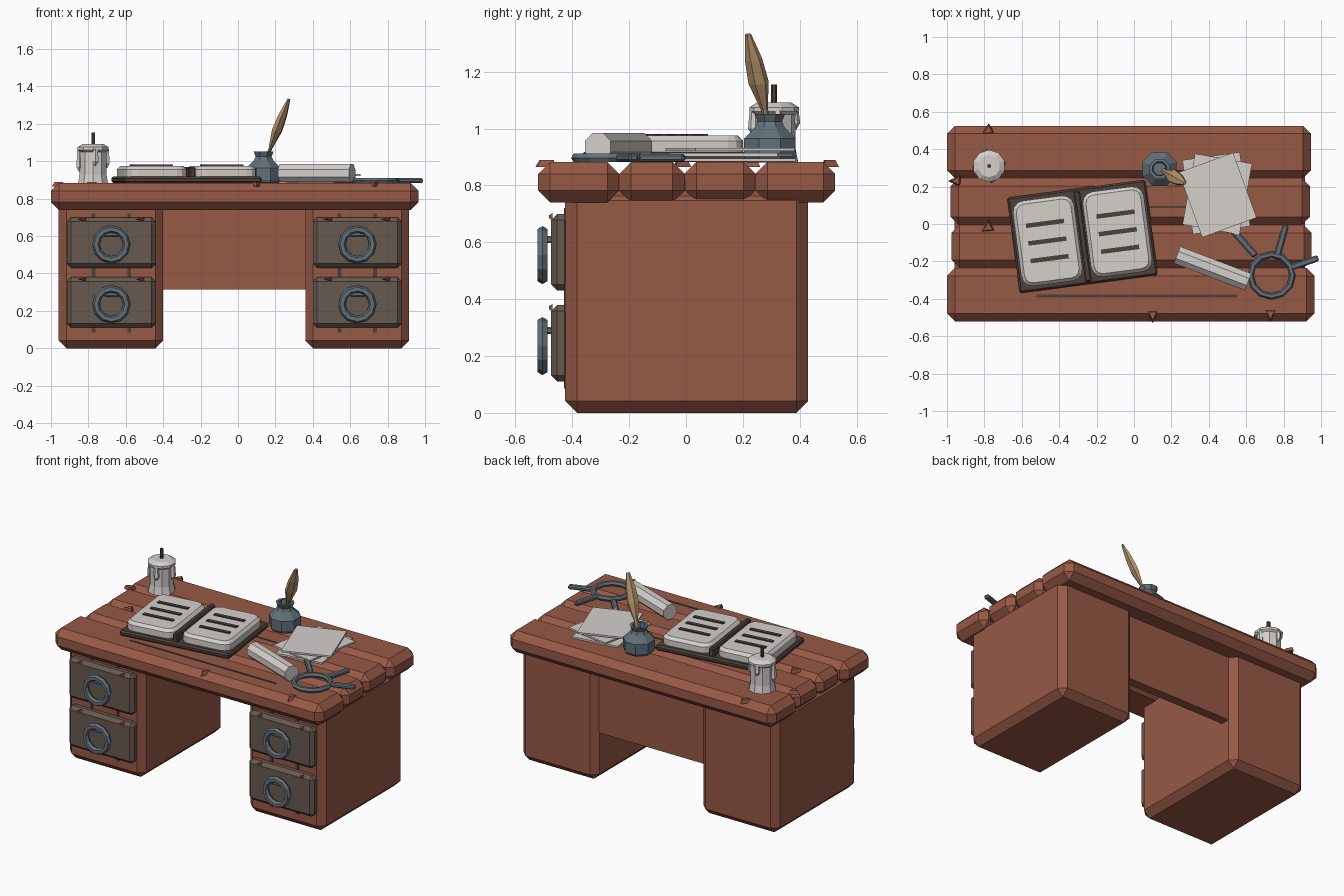
import bpy, bmesh, math
from mathutils import Vector, Matrix

if "Cube" in bpy.data.objects:
    bpy.data.objects.remove(bpy.data.objects["Cube"])


def material(name, r, g, b):
    m = bpy.data.materials.new(name)
    m.use_nodes = True
    m.diffuse_color = (r, g, b, 1)
    m.node_tree.nodes["Principled BSDF"].inputs["Base Color"].default_value = (r, g, b, 1)
    return m


red_wood = material("red wood", 0.31, 0.1, 0.06)
drawer_wood = material("grey brown wood", 0.135, 0.1, 0.078)
dark = material("dark brown", 0.075, 0.052, 0.042)
paper = material("paper", 0.66, 0.63, 0.6)
metal = material("blue grey metal", 0.12, 0.165, 0.195)
feather = material("tan feather", 0.47, 0.3, 0.15)


def finish(name, bm, mat, loc=(0, 0, 0), rot=None):
    bmesh.ops.recalc_face_normals(bm, faces=bm.faces)
    me = bpy.data.meshes.new(name)
    bm.to_mesh(me)
    bm.free()
    me.materials.append(mat)
    ob = bpy.data.objects.new(name, me)
    bpy.context.collection.objects.link(ob)
    ob.matrix_world = Matrix.Translation(loc) @ (rot or Matrix()).to_4x4()
    return ob


def turn(deg, axis="Z"):
    return Matrix.Rotation(math.radians(deg), 4, axis)


def box(name, center, size, mat, bevel=0, rot=None):
    bm = bmesh.new()
    bmesh.ops.create_cube(bm, size=1)
    bmesh.ops.scale(bm, vec=size, verts=bm.verts)
    if bevel:
        bmesh.ops.bevel(bm, geom=bm.edges[:], offset=bevel, segments=1, affect="EDGES")
    return finish(name, bm, mat, center, rot)


def span(name, x, y, z, mat, bevel=0):
    return box(name, [(a + b) / 2 for a, b in (x, y, z)], [b - a for a, b in (x, y, z)], mat, bevel)


def loft(name, profile, sides, mat, loc, rot=None, flat=1):
    """Stack of polygon rings, given as (radius, height)."""
    bm = bmesh.new()
    rings = []
    for r, z in profile:
        rings.append([bm.verts.new((r * math.cos(a), r * flat * math.sin(a), z))
                      for a in (math.tau * (i + 0.5) / sides for i in range(sides))])
    for lo, hi in zip(rings, rings[1:]):
        for i in range(sides):
            j = (i + 1) % sides
            bm.faces.new((lo[i], lo[j], hi[j], hi[i]))
    bm.faces.new(rings[0])
    bm.faces.new(rings[-1])
    return finish(name, bm, mat, loc, rot)


def ring(name, loc, radius, tube, rot=None, sides=12, tube_sides=6):
    bm = bmesh.new()
    rows = []
    for i in range(sides):
        a = math.tau * i / sides
        rows.append([bm.verts.new(((radius + tube * math.cos(b)) * math.cos(a),
                                   (radius + tube * math.cos(b)) * math.sin(a), tube * math.sin(b)))
                     for b in (math.tau * k / tube_sides for k in range(tube_sides))])
    for i in range(sides):
        for k in range(tube_sides):
            n, m = (i + 1) % sides, (k + 1) % tube_sides
            bm.faces.new((rows[i][k], rows[n][k], rows[n][m], rows[i][m]))
    return finish(name, bm, metal, loc, rot)


def aim(a, b):
    return (Vector(b) - Vector(a)).to_track_quat("Z", "Y").to_matrix()


# Desk top planks
for i, (x, y) in enumerate([((-1, 0.965), (-0.52, -0.235)), ((-0.975, 0.95), (-0.235, -0.005)),
                            ((-0.98, 0.94), (-0.005, 0.245)), ((-1, 0.945), (0.245, 0.525))]):
    span(f"plank_{i + 1}", x, y, (0.74, 0.883), red_wood, 0.042)
span("plank_core", (-0.93, 0.9), (-0.45, 0.45), (0.76, 0.82), red_wood)

# Pedestals with drawers
for side, x0, x1, cx in (("right", -0.96, -0.4, -0.677), ("left", 0.36, 0.915, 0.638)):
    span(f"{side}_pedestal", (x0, x1), (-0.425, 0.43), (0, 0.79), red_wood, 0.042)
    for dx in (-0.095, 0.095):
        span(f"{side}_front_groove", (cx + dx - 0.01, cx + dx + 0.01), (-0.43, -0.42), (0.085, 0.72), dark)
    for level, z in (("lower", 0.245), ("upper", 0.565)):
        tag = f"{side}_{level}_drawer"
        box(tag, (cx, -0.44, z), (0.475, 0.07, 0.27), drawer_wood, 0.022)
        ring(tag + "_ring", (cx, -0.505, z - 0.01), 0.082, 0.02, turn(90, "X"))
        box(tag + "_mount", (cx, -0.488, z + 0.045), (0.08, 0.04, 0.025), metal, 0.006)
        for dx in (-0.15, 0.16):
            loft(tag + "_chip", [(0.03, 0), (0.012, 0.012)], 3, red_wood,
                 (cx + dx, -0.47, z + 0.125), turn(90, "X"), 0.5)

span("back_panel", (-0.42, 0.38), (0.33, 0.39), (0.315, 0.78), red_wood)

# Cracks and chips in the wood
span("front_crack", (-0.52, 0.55), (-0.392, -0.378), (0.88, 0.886), dark)
span("middle_crack", (0.05, 0.3), (0.085, 0.095), (0.88, 0.886), dark)
for x, y, a in ((-0.78, 0.5, 30), (-0.78, -0.02, 30), (0.1, -0.485, 90), (0.73, -0.48, 90), (-0.95, 0.23, 0)):
    loft("wood_chip", [(0.045, 0), (0.03, 0.025)], 3, red_wood, (x, y, 0.865), turn(a), 0.8)

# Open book
book = Matrix.Translation((-0.275, -0.066, 0)) @ turn(7.5)
box("book_cover", book @ Vector((0, 0, 0.9)), (0.745, 0.515, 0.035), dark, 0.01, turn(7.5))
box("book_spine", book @ Vector((0, 0, 0.94)), (0.035, 0.49, 0.06), dark, 0.008, turn(7.5))
for s in (-1, 1):
    bm = bmesh.new()
    bmesh.ops.create_cube(bm, size=1)
    bmesh.ops.scale(bm, vec=(0.33, 0.46, 0.06), verts=bm.verts)
    upright = [e for e in bm.edges if abs(e.verts[0].co.z - e.verts[1].co.z) > 0.01]
    bmesh.ops.bevel(bm, geom=upright, offset=0.06, segments=3, profile=0.5, affect="EDGES")
    rim = [e for e in bm.edges if min(v.co.z for v in e.verts) > 0.02]
    bmesh.ops.bevel(bm, geom=rim, offset=0.018, segments=1, affect="EDGES")
    finish("book_page", bm, paper, book @ Vector((s * 0.188, 0, 0.945)), turn(7.5))
    for dy in (-0.095, 0, 0.095):
        box("written_line", book @ Vector((s * 0.19, dy, 0.977)), (0.205, 0.024, 0.009), dark, 0, turn(7.5))

# Candle with drips
loft("candle", [(0.085, 0), (0.075, 0.05), (0.075, 0.17), (0.087, 0.18), (0.087, 0.195), (0.06, 0.212)],
     10, paper, (-0.775, 0.31, 0.88))
loft("candle_wick", [(0.011, 0), (0.011, 0.07)], 6, dark, (-0.775, 0.31, 1.085))
for k, drop in enumerate((0.1, 0.07, 0.12, 0.09)):
    a = math.radians(10 + 90 * k)
    loft("candle_drip", [(0.005, -drop), (0.02, -drop + 0.025), (0.014, 0)], 6, paper,
         (-0.775 + 0.073 * math.cos(a), 0.31 + 0.073 * math.sin(a), 1.065))

# Inkwell and quill
loft("inkwell", [(0.085, 0), (0.098, 0.02), (0.098, 0.085), (0.056, 0.125), (0.046, 0.145), (0.058, 0.172),
                 (0.04, 0.172), (0.035, 0.14)], 8, metal, (0.137, 0.295, 0.88))
start, tip = Vector((0.14, 0.295, 0.98)), Vector((0.272, 0.218, 1.332))
n = (tip - start).length
loft("quill", [(0.012, 0), (0.014, n * 0.25), (0.04, n * 0.52), (0.034, n * 0.75), (0.012, n)], 6, feather,
     start, aim(start, tip), 0.6)

# Loose sheets
for i, (x, y, a) in enumerate(((0.44, 0.165, 8), (0.445, 0.16, -10), (0.447, 0.155, 20))):
    box(f"sheet_{i + 1}", (x, y, 0.89 + i * 0.018), (0.31, 0.4 - 0.015 * i, 0.011), paper, 0, turn(a))

# Rolled scroll
start, end = Vector((0.23, -0.165, 0.937)), Vector((0.61, -0.31, 0.937))
n = (end - start).length
loft("scroll", [(0.052, 0), (0.052, n)], 8, paper, start, aim(start, end))

# Key ring with keys
ring("key_ring", (0.735, -0.275, 0.897), 0.112, 0.017)
for a, b in (((0.765, -0.17), (0.812, -0.005)), ((0.83, -0.235), (0.985, -0.182)), ((0.65, -0.17), (0.52, -0.025))):
    a, b = Vector((*a, 0.897)), Vector((*b, 0.897))
    d = b - a
    box("key", (a + b) / 2, (d.length, 0.034, 0.026), metal, 0.007, turn(math.degrees(math.atan2(d.y, d.x))))
